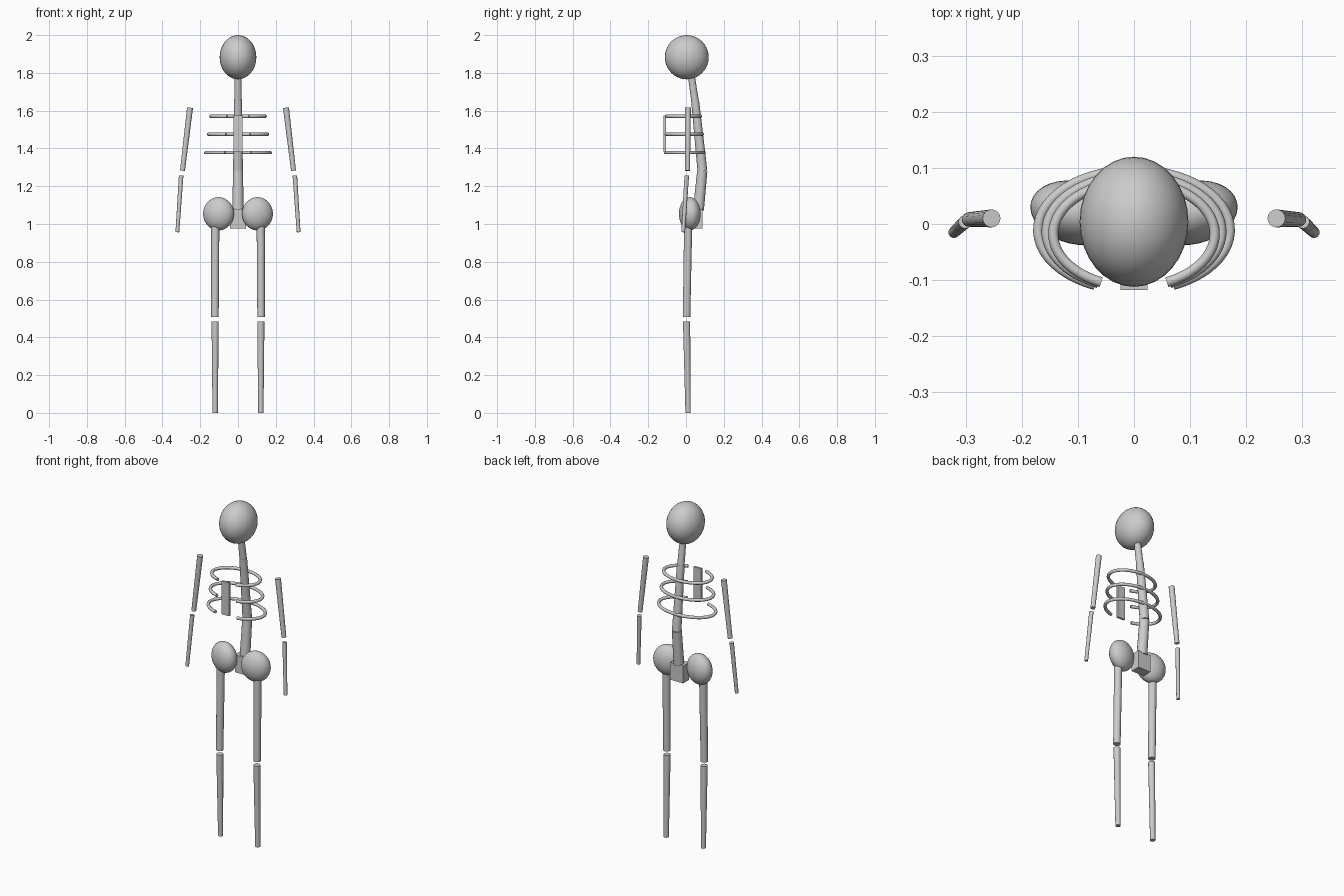
import bpy, math
from mathutils import Vector

if "Cube" in bpy.data.objects:
    bpy.data.objects.remove(bpy.data.objects["Cube"])


def finish(name, angle=40):
    ob = bpy.context.object
    ob.name = name
    bpy.ops.object.shade_smooth_by_angle(angle=math.radians(angle))
    return ob


def ball(name, loc, radii, turn=0.0):
    bpy.ops.mesh.primitive_uv_sphere_add(segments=32, ring_count=20, radius=1,
                                         location=loc, rotation=(0, 0, turn))
    bpy.context.object.scale = radii
    bpy.ops.object.transform_apply(location=False, rotation=False, scale=True)
    return finish(name)


def bone(name, low, high, r_low, r_high):
    a, b = Vector(low), Vector(high)
    bpy.ops.mesh.primitive_cone_add(vertices=16, radius1=r_low, radius2=r_high,
                                    depth=(b - a).length, location=(a + b) / 2)
    ob = bpy.context.object
    ob.rotation_euler = (b - a).to_track_quat('Z', 'Y').to_euler()
    return finish(name)


def box(name, lo, hi):
    lo, hi = Vector(lo), Vector(hi)
    bpy.ops.mesh.primitive_cube_add(size=1, location=(lo + hi) / 2)
    ob = bpy.context.object
    ob.name = name
    ob.scale = hi - lo
    return ob


def rib(name, z, rx, ry, cy, r=0.009, gap=24, n=48):
    # open elliptical hoop with its gap facing the front
    cu = bpy.data.curves.new(name, 'CURVE')
    cu.dimensions = '3D'
    cu.bevel_depth = r
    cu.bevel_resolution = 3
    cu.use_fill_caps = True
    sp = cu.splines.new('POLY')
    sp.points.add(n)
    for i, p in enumerate(sp.points):
        t = math.radians(gap + (360 - 2 * gap) * i / n)
        p.co = (rx * math.sin(t), cy - ry * math.cos(t), z, 1)
    ob = bpy.data.objects.new(name, cu)
    bpy.context.collection.objects.link(ob)
    bpy.ops.object.select_all(action='DESELECT')
    ob.select_set(True)
    bpy.context.view_layer.objects.active = ob
    bpy.ops.object.convert(target='MESH')
    finish(name)


# head and spine
ball("skull", (0, 0.004, 1.883), (0.097, 0.116, 0.117))
bone("neck_spine", (0, 0.048, 1.65), (0, 0.026, 1.80), 0.020, 0.018)
bone("chest_spine", (0, 0.087, 1.28), (0, 0.048, 1.655), 0.026, 0.021)
bone("lower_spine", (0, 0.066, 1.075), (0, 0.086, 1.28), 0.029, 0.027)
box("sacrum", (-0.042, 0.03, 0.977), (0.042, 0.087, 1.08))

# rib cage
rib("upper_rib", 1.57, 0.144, 0.094, -0.018)
rib("middle_rib", 1.475, 0.156, 0.100, -0.014)
rib("lower_rib", 1.378, 0.171, 0.107, -0.011)
box("sternum", (-0.024, -0.118, 1.38), (0.024, -0.105, 1.575))

# paired hips, legs and arms
for s, side in ((-1, "left"), (1, "right")):
    ball(side + "_hip", (s * 0.103, 0.02, 1.054), (0.083, 0.056, 0.088), s * math.radians(13))
    bone(side + "_thigh", (s * 0.122, 0.003, 0.508), (s * 0.120, 0.012, 1.03), 0.020, 0.022)
    bone(side + "_shin", (s * 0.121, 0.011, 0.0), (s * 0.121, 0.003, 0.484), 0.014, 0.019)
    bone(side + "_upper_arm", (s * 0.294, 0.008, 1.282), (s * 0.254, 0.010, 1.616), 0.013, 0.016)
    bone(side + "_forearm", (s * 0.321, -0.015, 0.957), (s * 0.301, 0.004, 1.256), 0.010, 0.012)
